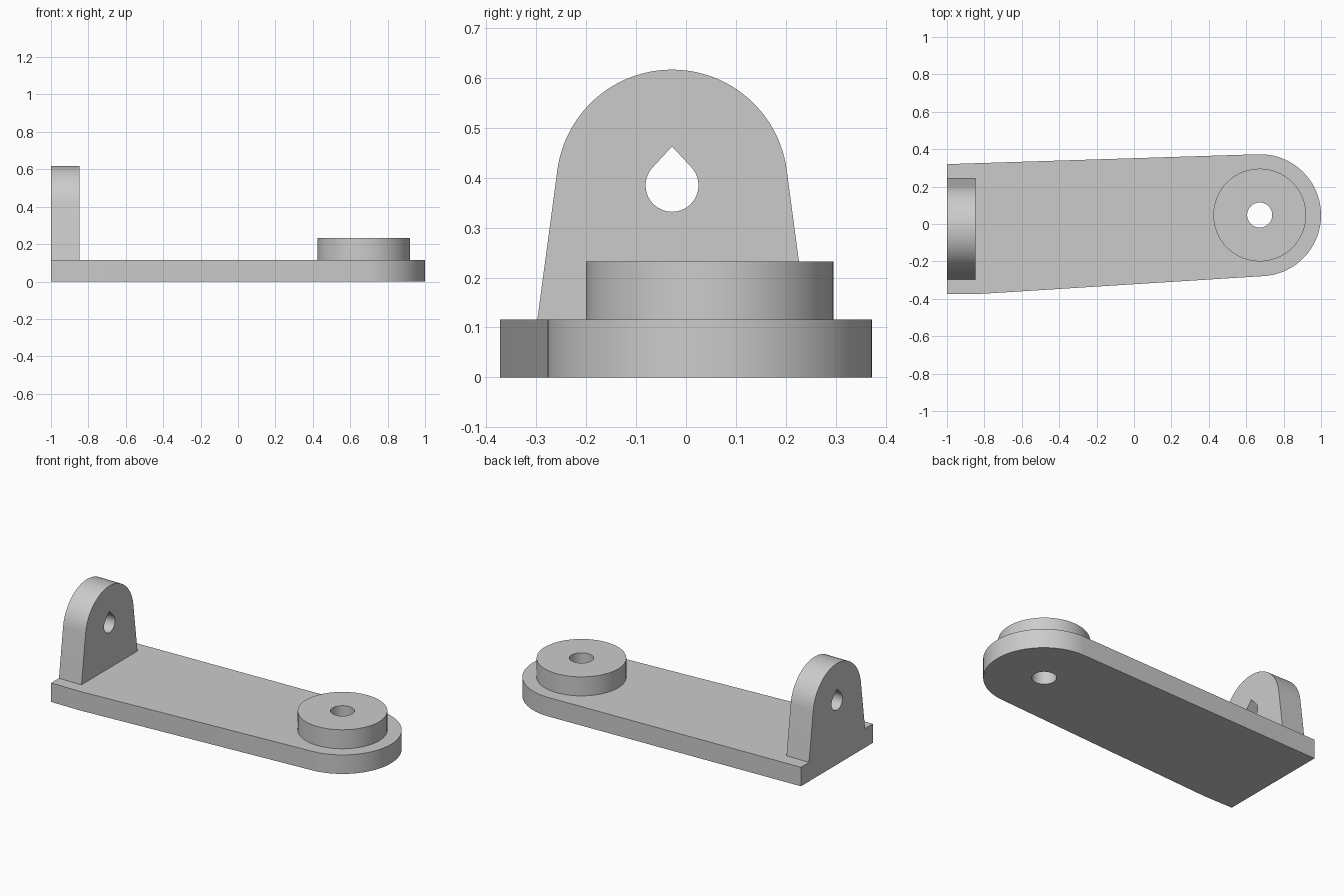
import bpy
import bmesh
from math import cos, sin, radians
from mathutils import Matrix, Vector

if "Cube" in bpy.data.objects:
    bpy.data.objects.remove(bpy.data.objects["Cube"], do_unlink=True)

# Single plain grey finish
GREY = (0.6, 0.6, 0.6, 1.0)
grey = bpy.data.materials.new("plain_grey")
grey.use_nodes = True
grey.diffuse_color = GREY
grey.node_tree.nodes["Principled BSDF"].inputs["Base Color"].default_value = GREY


def arc(cx, cy, r, start, end, steps):
    """Points on an arc, angles in degrees, both ends included."""
    angles = [radians(start + (end - start) * i / steps) for i in range(steps + 1)]
    return [(cx + r * cos(a), cy + r * sin(a)) for a in angles]


def circle(cx, cy, r, steps=64):
    return arc(cx, cy, r, 0, 360, steps)[:-1]


def plate(name, loops, depth, matrix):
    """Fill an outline with holes, extrude it along local z and place it."""
    bm = bmesh.new()
    edges = []
    for loop in loops:
        verts = [bm.verts.new((u, v, 0)) for u, v in loop]
        edges += [bm.edges.new((a, b)) for a, b in zip(verts, verts[1:] + verts[:1])]
    bmesh.ops.triangle_fill(bm, edges=edges, use_beauty=True, normal=Vector((0, 0, 1)))
    grown = bmesh.ops.extrude_face_region(bm, geom=bm.faces[:], use_keep_orig=True)
    top = [g for g in grown["geom"] if isinstance(g, bmesh.types.BMVert)]
    bmesh.ops.translate(bm, verts=top, vec=(0, 0, depth))
    bmesh.ops.recalc_face_normals(bm, faces=bm.faces[:])
    bmesh.ops.dissolve_limit(bm, angle_limit=radians(0.5),
                             verts=bm.verts[:], edges=bm.edges[:])
    mesh = bpy.data.meshes.new(name)
    bm.to_mesh(mesh)
    bm.free()
    mesh.materials.append(grey)
    obj = bpy.data.objects.new(name, mesh)
    bpy.context.collection.objects.link(obj)
    obj.matrix_world = matrix
    bpy.ops.object.select_all(action="DESELECT")
    obj.select_set(True)
    bpy.context.view_layer.objects.active = obj
    bpy.ops.object.shade_smooth_by_angle(angle=radians(25))
    return obj


THICK = 0.116
PIVOT = (0.672, 0.048)
bore = circle(*PIVOT, 0.067)

# Tapered base arm with a rounded end
arm = [(-1, 0.32), (-1, -0.373), (-0.81, -0.373)]
arm += arc(0.674, 0.047, 0.326, -86.4, 91.8, 48)
plate("base_arm", [arm, bore], THICK, Matrix.Identity(4))

# Raised round boss around the bore
plate("pivot_boss", [circle(*PIVOT, 0.248), bore], THICK,
      Matrix.Translation((0, 0, THICK)))

# Upright lug with a teardrop hole; local u, v, depth map to y, z, x
LUG = (-0.028, 0.385)
lug = [(-0.298, THICK), (0.242, THICK)] + arc(*LUG, 0.232, 7.7, 172.3, 48)
teardrop = arc(*LUG, 0.053, 135, 405, 40) + [(LUG[0], 0.463)]
stand = Matrix(((0, 0, 1, -1), (1, 0, 0, 0), (0, 1, 0, 0), (0, 0, 0, 1)))
plate("upright_lug", [lug, teardrop], 0.152, stand)
